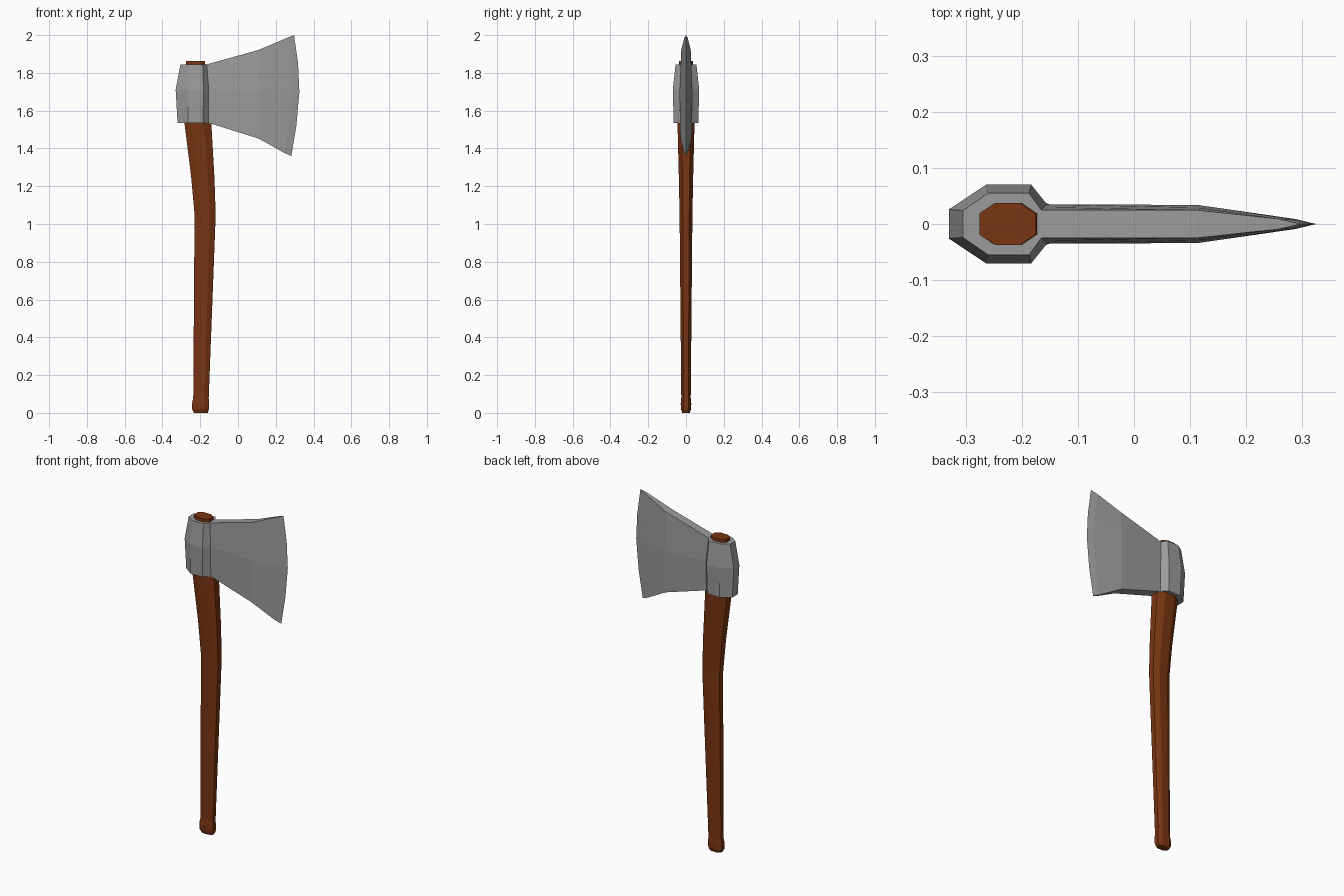
import bpy, bmesh

if "Cube" in bpy.data.objects:
    bpy.data.objects.remove(bpy.data.objects["Cube"])


def make_object(name, bm, colour):
    bmesh.ops.remove_doubles(bm, verts=bm.verts, dist=1e-5)
    bmesh.ops.recalc_face_normals(bm, faces=bm.faces)
    mesh = bpy.data.meshes.new(name)
    bm.to_mesh(mesh)
    bm.free()
    material = bpy.data.materials.new(name + "_colour")
    material.diffuse_color = (*colour, 1)
    material.use_nodes = True
    material.node_tree.nodes["Principled BSDF"].inputs["Base Color"].default_value = material.diffuse_color
    mesh.materials.append(material)
    obj = bpy.data.objects.new(name, mesh)
    bpy.context.collection.objects.link(obj)
    return obj


# Handle: octagonal sections (z, x_left, x_right, half thickness) lofted upwards
SECTIONS = [
    (0.00, -0.233, -0.160, 0.020),
    (0.02, -0.243, -0.154, 0.027),
    (0.05, -0.243, -0.154, 0.028),
    (0.08, -0.237, -0.155, 0.025),
    (1.05, -0.230, -0.118, 0.034),
    (1.25, -0.248, -0.125, 0.038),
    (1.53, -0.283, -0.141, 0.045),
    (1.862, -0.275, -0.175, 0.037),
]
OCTAGON = [(1, -0.5), (1, 0.5), (0.45, 1), (-0.45, 1),
           (-1, 0.5), (-1, -0.5), (-0.45, -1), (0.45, -1)]

bm = bmesh.new()
rings = []
for z, x0, x1, half in SECTIONS:
    mid, rad = (x0 + x1) / 2, (x1 - x0) / 2
    rings.append([bm.verts.new((mid + rad * u, half * v, z)) for u, v in OCTAGON])
for low, high in zip(rings, rings[1:]):
    for i in range(8):
        k = (i + 1) % 8
        bm.faces.new((low[i], low[k], high[k], high[i]))
bm.faces.new(rings[0][::-1])
bm.faces.new(rings[-1])
make_object("handle", bm, (0.195, 0.035, 0.006))


# Axe head: columns from poll to cutting edge, each with (x, y, z) at
# bottom, middle and top of one side
COLUMNS = [
    [(-0.320, 0.025, 1.535), (-0.330, 0.026, 1.71), (-0.305, 0.024, 1.845)],
    [(-0.265, 0.065, 1.535), (-0.264, 0.070, 1.71), (-0.260, 0.055, 1.845)],
    [(-0.185, 0.065, 1.535), (-0.183, 0.070, 1.71), (-0.187, 0.055, 1.845)],
    [(-0.155, 0.032, 1.535), (-0.155, 0.035, 1.71), (-0.165, 0.025, 1.845)],
    [(0.110, 0.030, 1.452), (0.113, 0.034, 1.70), (0.110, 0.025, 1.922)],
]
EDGE = [(0.282, 1.36), (0.309, 1.52), (0.325, 1.70), (0.318, 1.85), (0.297, 2.0)]


def midpoint(a, b):
    return tuple((p + q) / 2 for p, q in zip(a, b))


# Five rows per column, then the bevel shoulder and the curved cutting edge
columns = [[b, midpoint(b, m), m, midpoint(m, t), t] for b, m, t in COLUMNS]
columns.append([(x - 0.038, 0.009, 1.70 + (z - 1.70) * 0.95) for x, z in EDGE])
columns.append([(x, 0, z) for x, z in EDGE])

bm = bmesh.new()
front, back = sides = [
    [[bm.verts.new((x, s * y, z)) for x, y, z in col] for col in columns]
    for s in (-1, 1)]
for side in sides:
    for a, b in zip(side, side[1:]):
        for r in range(4):
            bm.faces.new((a[r], b[r], b[r + 1], a[r + 1]))
# Poll face, underside and top
for r in range(4):
    bm.faces.new((front[0][r], front[0][r + 1], back[0][r + 1], back[0][r]))
for r in (0, 4):
    for i in range(len(columns) - 1):
        bm.faces.new((front[i][r], front[i + 1][r], back[i + 1][r], back[i][r]))
make_object("axe_head", bm, (0.33, 0.33, 0.33))
